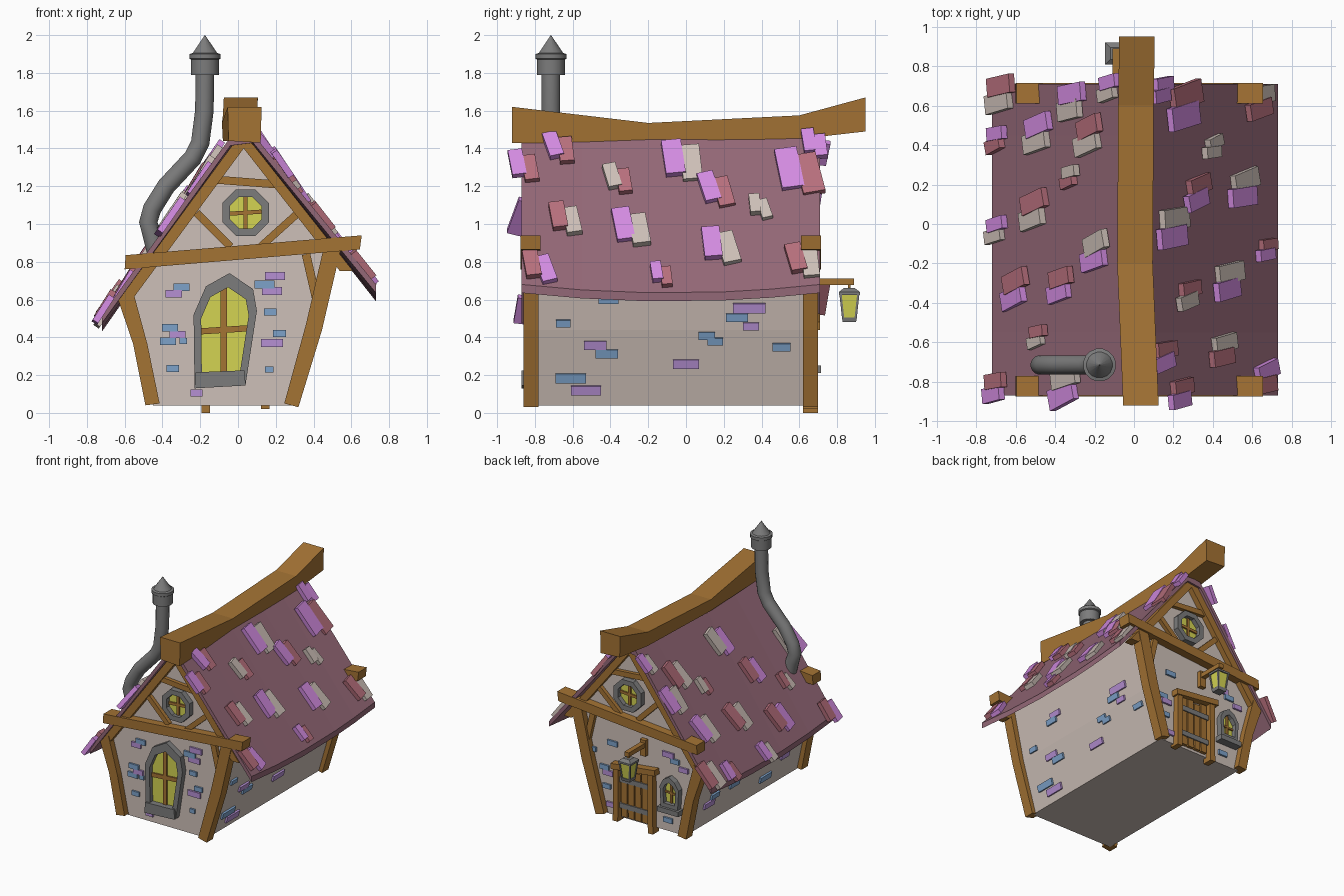
import bpy, bmesh, math, random
from mathutils import Vector, Matrix

cube = bpy.data.objects.get("Cube")
if cube:
    bpy.data.objects.remove(cube, do_unlink=True)
random.seed(4)


def material(name, *rgb):
    m = bpy.data.materials.new(name)
    m.use_nodes = True
    col = [(c / 255 / 12.92 if c < 11 else ((c / 255 + .055) / 1.055) ** 2.4) for c in rgb] + [1]
    m.diffuse_color = col
    m.node_tree.nodes["Principled BSDF"].inputs["Base Color"].default_value = col
    return m


WOOD = material("timber", 164, 115, 52)
PLASTER = material("plaster", 206, 192, 184)
STONE = material("grey stone", 124, 124, 124)
ROOF = material("roof plum", 148, 104, 119)
PINK = material("pink tile", 212, 140, 226)
ROSE = material("rose tile", 184, 112, 125)
BLUE = material("blue brick", 125, 162, 202)
PURPLE = material("purple brick", 182, 144, 212)
GLASS = material("yellow glass", 212, 212, 82)
CODES = {"p": PINK, "r": ROSE, "c": PLASTER, "b": BLUE, "v": PURPLE}


def finish(name, bm, mats):
    bmesh.ops.recalc_face_normals(bm, faces=bm.faces)
    me = bpy.data.meshes.new(name)
    bm.to_mesh(me)
    bm.free()
    for m in mats:
        me.materials.append(m)
    ob = bpy.data.objects.new(name, me)
    bpy.context.collection.objects.link(ob)
    return ob


def loft(name, loops, mat, ring=False):
    """Skin matching loops; ring joins last to first, otherwise the ends are capped."""
    bm = bmesh.new()
    rows = [[bm.verts.new(p) for p in loop] for loop in loops]
    pairs = list(zip(rows, rows[1:])) + ([(rows[-1], rows[0])] if ring else [])
    for a, b in pairs:
        for i in range(len(a)):
            bm.faces.new((a[i - 1], a[i], b[i], b[i - 1]))
    if not ring:
        bm.faces.new(rows[0])
        bm.faces.new(rows[-1])
    return finish(name, bm, [mat])


def gable_y(side, out):
    return -.81 - out if side == "front" else .65 + out


def flat(pts, y):
    return [(x, y, z) for x, z in pts]


def prism(name, side, pts, out, mat, inset=-.03):
    return loft(f"{side}_{name}", [flat(pts, gable_y(side, inset)), flat(pts, gable_y(side, out))], mat)


def bar(name, side, a, b, width, out, mat=WOOD, inset=-.03):
    a, b = Vector(a), Vector(b)
    n = (b - a).orthogonal().normalized() * width / 2
    return prism(name, side, [a + n, b + n, b - n, a - n], out, mat, inset)


def window(name, side, outer, centre, k):
    cx, cz = centre
    inner = [(cx + (x - cx) * k, cz + (z - cz) * k) for x, z in outer]
    yo, yi = gable_y(side, .045), gable_y(side, -.02)
    loft(f"{side}_{name}_frame", [flat(outer, yo), flat(inner, yo), flat(inner, yi), flat(outer, yi)], STONE, True)
    prism(name + "_glass", side, inner, .008, GLASS)
    xs, zs = zip(*inner)
    w = (max(xs) - min(xs)) * .13
    bar(name + "_mullion", side, (cx, min(zs)), (cx, max(zs)), w, .02)
    bar(name + "_crossbar", side, (min(xs), cz - w / 4), (max(xs), cz + w / 4), w, .02)


def blocks(name, items):
    """One object of bevel-free blocks: (matrix, size, material)."""
    bm = bmesh.new()
    mats = []
    for mx, size, mat in items:
        if mat not in mats:
            mats.append(mat)
        made = bmesh.ops.create_cube(bm, size=1, matrix=mx @ Matrix.Diagonal((*size, 1)))
        for f in {f for v in made["verts"] for f in v.link_faces}:
            f.material_index = mats.index(mat)
    return finish(name, bm, mats)


def frame(p, u, v):
    u, v = Vector(u), Vector(v).normalized()
    return Matrix.Translation(p) @ Matrix((u, v, u.cross(v))).transposed().to_4x4()


# Plaster walls
LEFT = [(-.45, .04), (-.52, .365), (-.59, .63)]
RIGHT = [(.29, .04), (.405, .44), (.5, .87)]
section = LEFT + [(.03, 1.45)] + RIGHT[::-1]
loft("walls", [flat(section, -.81), flat(section, .65)], PLASTER)

# Sagging roof
EAVE = {-1: Vector((-.72, 0, .52)), 1: Vector((.73, 0, .68))}
RIDGE = {-1: Vector((-.04, 0, 1.46)), 1: Vector((.08, 0, 1.475))}


def roof_point(side, t, y):
    p = EAVE[side].lerp(RIDGE[side], t)
    sag = 1 - ((y + .08) / .79) ** 2
    return p + Vector((0, y, -sag * (.045 - .03 * t)))


loops = []
for y in (-.87, -.55, -.2, .2, .45, .71):
    top = [roof_point(s, t, y) for s, t in ((-1, 0), (-1, 1), (1, 1), (1, 0))]
    loops.append(top + [p - Vector((0, 0, .045)) for p in top[::-1]])
loft("roof", loops, ROOF)

# Crooked ridge beam
loft("ridge_beam", [[(x - .085, y, b), (x + .085, y, b - .01), (x + .09, y, t), (x - .09, y, t)]
                    for y, x, b, t in ((-.92, .035, 1.44, 1.62), (-.2, .005, 1.44, 1.535),
                                       (.6, .01, 1.46, 1.575), (.95, .015, 1.5, 1.67))], WOOD)

# Loose roof tiles in pairs: distance up the slope, y, scale, colours
LEFT_TILES = [(.09, .66, 1, "rc"), (.06, .43, .7, "pr"), (.37, .46, 1, "pc"), (.62, .62, 1, "pc"),
              (.75, .45, 1, "rc"), (.61, .24, .6, "cr"), (.34, .07, 1, "rc"), (.06, -.03, .7, "pc"),
              (.8, -.14, 1, "cp"), (.2, -.33, 1, "rp"), (.54, -.31, .9, "rp"), (.37, -.57, .6, "rc"),
              (.05, -.83, .8, "rp"), (.57, -.82, 1.1, "cp"), (.9, .69, .7, "pc")]
RIGHT_TILES = [(.79, -.86, .8, "pr"), (.92, -.67, .8, "pr"), (.73, -.36, .75, "cr"), (.85, -.02, 1.1, "pc"),
               (.66, .16, .9, "pr"), (.54, .39, .6, "cc"), (.76, .6, 1.25, "pr"), (.46, -.64, .85, "rc"),
               (.42, -.29, 1, "pc"), (.3, .18, 1, "pc"), (.13, -.78, .85, "rp"), (.12, -.13, .6, "pr"),
               (.17, .62, .9, "rc"), (.94, .68, .7, "pp")]
for side, label, tiles in ((-1, "left", LEFT_TILES), (1, "right", RIGHT_TILES)):
    items = []
    for t, y, k, colours in tiles:
        for j, code in enumerate(colours):
            mx = frame(roof_point(side, t, y), (0, side, 0), RIDGE[side] - EAVE[side])
            mx = mx @ Matrix.Translation(((j - .5) * .085 * k, -.03 * j, .022 - .008 * j))
            turn = Matrix.Rotation(math.radians(random.uniform(5, 17)), 4, "Z")
            tilt = Matrix.Rotation(math.radians(random.uniform(0, 6)), 4, "X")
            items.append((mx @ turn @ tilt, (.095 * k, .2 * k, .035), CODES[code]))
    blocks(label + "_roof_tiles", items)

# Timber framing, windows of both gables
octagon = [(.04 + .133 * math.cos(a), 1.06 + .133 * math.sin(a))
           for a in (math.radians(22.5 + 45 * i) for i in range(8))]
for side in ("front", "back"):
    prism("left_post", side, [(-.635, .6), (-.555, .365), (-.49, .04), (-.415, .05), (-.48, .365), (-.56, .66)], .05, WOOD)
    prism("right_post", side, [(.545, .87), (.445, .44), (.32, .03), (.245, .05), (.36, .47), (.455, .88)], .05, WOOD)
    prism("cross_beam", side, [(-.6, .76), (.645, .865), (.655, .94), (-.595, .835)], .065, WOOD, -.04)
    prism("left_rafter", side, [(.03, 1.47), (-.02, 1.43), (-.63, .6), (-.56, .6), (.03, 1.4)], .045, WOOD)
    prism("right_rafter", side, [(.03, 1.47), (.08, 1.42), (.61, .75), (.54, .75), (.03, 1.4)], .045, WOOD)
    bar("collar", side, (-.12, 1.235), (.2, 1.21), .042, .03)
    bar("left_brace", side, (-.22, 1.06), (-.04, .88), .04, .03)
    bar("right_brace", side, (.32, 1.06), (.12, .88), .04, .03)
    bar("short_brace", side, (.36, .84), (.42, .58), .045, .03)
    window("round_window", side, octagon, (.04, 1.06), .68)

window("tall_window", "front", [(-.23, .13), (.04, .15), (.1, .54), (.08, .655), (-.045, .74), (-.17, .67), (-.235, .52)],
       (-.075, .44), .75)
prism("tall_window_sill", "front", [(-.23, .13), (.04, .145), (.035, .225), (-.225, .215)], .06, STONE)
window("arched_window", "back", [(-.41, .24), (-.26, .24), (-.25, .41), (-.28, .47), (-.33, .5), (-.38, .47), (-.42, .41)],
       (-.335, .36), .66)
prism("arched_window_sill", "back", [(-.43, .21), (-.24, .21), (-.24, .25), (-.43, .25)], .065, STONE)

# Plank door with iron bands
for i, top in enumerate((.46, .44, .47, .45)):
    x = -.105 + i * .062
    bar(f"door_plank_{i + 1}", "back", (x, .06), (x + .004, top), .052, .025)
bar("door_left_jamb", "back", (.145, .02), (.14, .46), .045, .05)
bar("door_right_jamb", "back", (-.17, 0), (-.165, .49), .045, .05)
bar("door_lintel", "back", (-.215, .505), (.18, .46), .045, .06)
for z in (.15, .36):
    bar("door_band", "back", (-.14, z), (.12, z), .04, .033, STONE)

# Bricks: across, height, width, colour
FRONT = [(-.36, .45, .085, "b"), (-.32, .415, .085, "v"), (-.37, .38, .085, "b"), (-.29, .38, .04, "b"),
         (-.34, .63, .085, "v"), (-.3, .665, .085, "b"), (-.345, .235, .065, "b"), (-.22, .105, .065, "v"),
         (.14, .68, .105, "b"), (.195, .725, .105, "v"), (.18, .645, .105, "v"), (.17, .535, .065, "b"),
         (.18, .37, .115, "v"), (.22, .42, .07, "b"), (.165, .23, .045, "b")]
BACK = [(.27, .41, .08, "b"), (.24, .37, .09, "v"), (.25, .26, .07, "b"), (.21, .12, .08, "v"), (.38, .53, .07, "b"),
        (-.3, .66, .1, "v"), (-.36, .62, .08, "b"), (-.44, .57, .08, "v"), (.2, .62, .09, "b"), (-.3, .13, .08, "b")]
EAST = [(-.65, .475, .075, "b"), (-.48, .36, .12, "v"), (-.42, .315, .12, "b"), (-.61, .185, .16, "b"),
        (-.53, .12, .16, "v"), (-.41, .6, .105, "b"), (-.36, .635, .105, "v"), (.335, .555, .17, "v"),
        (.27, .505, .115, "b"), (.345, .46, .085, "v"), (.11, .41, .085, "b"), (.155, .38, .08, "b"),
        (0, .26, .14, "v"), (.505, .35, .095, "b")]
WEST = [(.41, .22, .13, "v"), (.35, .27, .1, "b"), (.3, .42, .09, "b"), (.1, .27, .12, "b"), (.03, .31, .1, "v"),
        (-.33, .15, .14, "b"), (-.55, .25, .1, "v"), (-.45, .4, .11, "b"), (-.1, .48, .1, "v")]


def brick(mx, w, code):
    return mx, (w, .026 + .16 * w, .03), CODES[code]


for side, u, rows in (("front", 1, FRONT), ("back", -1, BACK)):
    blocks(side + "_bricks", [brick(frame((x, gable_y(side, 0), z), (u, 0, 0), (0, 0, 1)), w, c) for x, z, w, c in rows])
for label, u, edge, rows in (("right", 1, RIGHT, EAST), ("left", -1, LEFT, WEST)):
    items = []
    for y, z, w, c in rows:
        a, b = edge[:2] if z < edge[1][1] else edge[1:]
        x = a[0] + (b[0] - a[0]) * (z - a[1]) / (b[1] - a[1])
        items.append(brick(frame((x, y, z), (0, u, 0), (b[0] - a[0], 0, b[1] - a[1])), w, c))
    blocks(label + "_side_bricks", items)


def circle(x, y, z, r, n=16, tangent=(0, 1)):
    d = Vector(tangent).normalized()
    angles = [2 * math.pi * (i + .5) / n for i in range(n)]
    return [(x + r * math.cos(a) * d.y, y + r * math.sin(a), z - r * math.cos(a) * d.x) for a in angles]


# Bent chimney pipe and cap
path = [Vector(p) for p in ((-.43, .84), (-.455, .94), (-.475, 1.01), (-.455, 1.08), (-.38, 1.2),
                            (-.24, 1.35), (-.2, 1.43), (-.178, 1.6), (-.175, 1.82))]
rings = [circle(p.x, -.715, p.y, .05, tangent=path[min(i + 1, len(path) - 1)] - path[max(i - 1, 0)])
         for i, p in enumerate(path)]
pipe = loft("chimney_pipe", rings, STONE)
cap = loft("chimney_cap", [circle(-.175, -.715, z, r) for r, z in
                           ((.075, 1.79), (.075, 1.87), (.084, 1.875), (.084, 1.9), (.066, 1.905), (.001, 2))], STONE)
bpy.ops.object.select_all(action="DESELECT")
for ob in (pipe, cap):
    ob.select_set(True)
    bpy.context.view_layer.objects.active = ob
bpy.ops.object.shade_smooth_by_angle(angle=math.radians(35))

# Lantern on a bracket
LX, LY = -.09, .865


def square(z, half, dx=0, dy=0):
    return circle(LX + dx, LY + dy, z, half * math.sqrt(2), 4)


loft("lantern_base", [square(.48, .035), square(.505, .04)], STONE)
loft("lantern_glass", [square(.5, .033), square(.63, .047)], GLASS)
loft("lantern_roof", [square(.625, .056), square(.64, .056), square(.66, .03)], STONE)
for sx in (-1, 1):
    for sy in (-1, 1):
        loft("lantern_corner", [square(.5, .006, .033 * sx, .033 * sy), square(.63, .006, .047 * sx, .047 * sy)], STONE)
up = ((1, 0, 0), (0, 1, 0))
blocks("lantern_bracket", [(frame((LX, .765, .695), *up), (.04, .25, .035), WOOD),
                           (frame((LX, LY, .675), *up), (.014, .014, .05), WOOD),
                           (frame((LX, .665, .67), *up), (.05, .04, .13), WOOD)])
